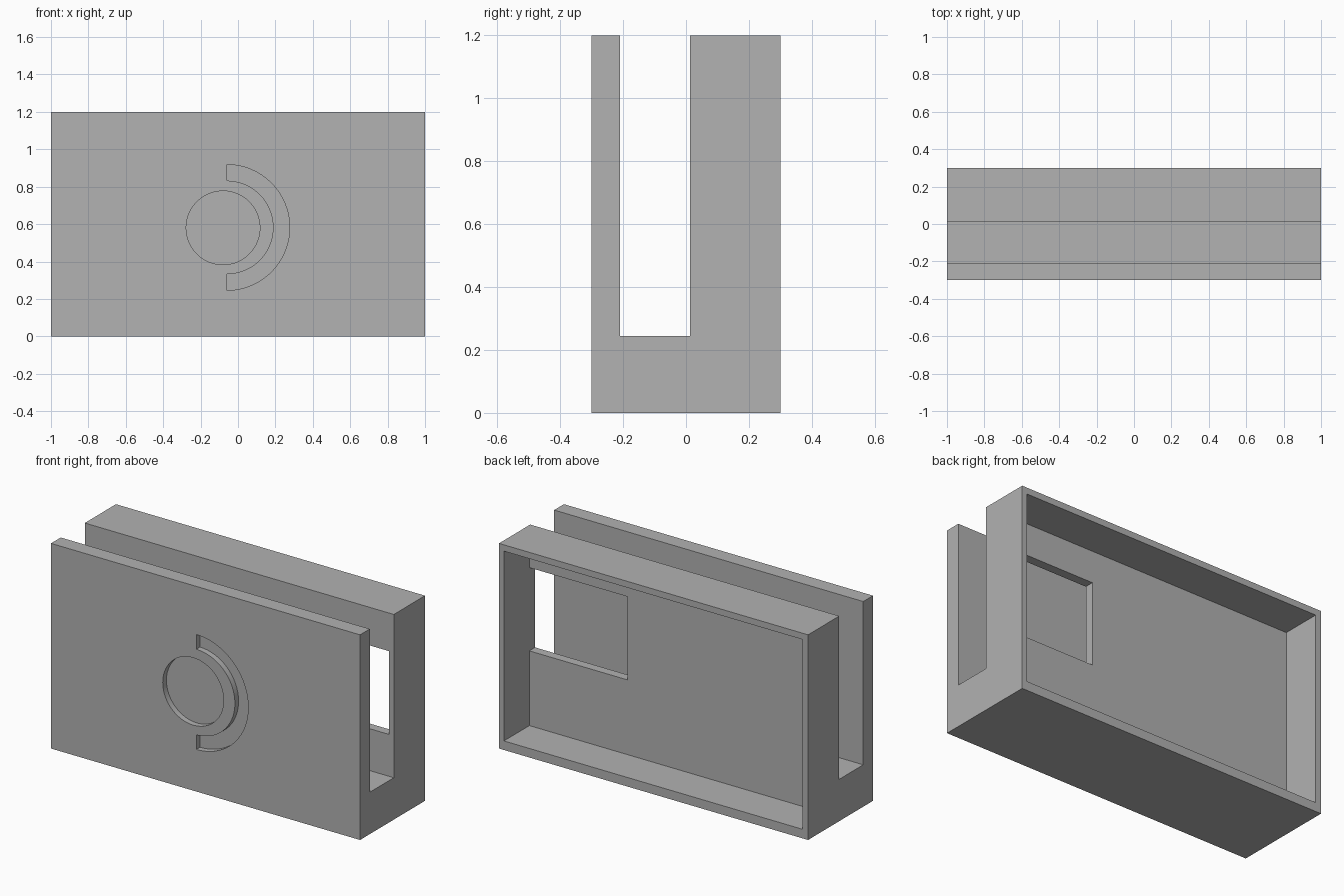
import bpy, bmesh
from math import sin, cos, pi, radians

cube = bpy.data.objects.get("Cube")
if cube:
    bpy.data.objects.remove(cube, do_unlink=True)

grey = bpy.data.materials.new("plain_grey")
colour = (0.445, 0.445, 0.445, 1)
grey.use_nodes = True
grey.diffuse_color = colour
for node in grey.node_tree.nodes:
    if node.type == 'BSDF_PRINCIPLED':
        node.inputs["Base Color"].default_value = colour


def prism(name, outline, y0, y1):
    """Extrude an x-z outline from y0 to y1."""
    bm = bmesh.new()
    face = bm.faces.new([bm.verts.new((x, y0, z)) for x, z in outline])
    ext = bmesh.ops.extrude_face_region(bm, geom=[face])
    moved = [g for g in ext["geom"] if isinstance(g, bmesh.types.BMVert)]
    bmesh.ops.translate(bm, verts=moved, vec=(0, y1 - y0, 0))
    bmesh.ops.recalc_face_normals(bm, faces=bm.faces)
    mesh = bpy.data.meshes.new(name)
    bm.to_mesh(mesh)
    bm.free()
    mesh.materials.append(grey)
    obj = bpy.data.objects.new(name, mesh)
    bpy.context.collection.objects.link(obj)
    return obj


def rect(x0, x1, z0, z1):
    return [(x0, z0), (x1, z0), (x1, z1), (x0, z1)]


def arc(cx, cz, r, start, end, steps):
    angles = [start + (end - start) * i / steps for i in range(steps + 1)]
    return [(cx + r * cos(a), cz + r * sin(a)) for a in angles]


# Main block
body = prism("slotted_body", rect(-1, 1, 0, 1.2), -0.3, 0.3)

# Recess outlines on the front plate
disc = arc(-0.08, 0.58, 0.197, 0, 2 * pi, 96)[:-1]
crescent = (arc(-0.06, 0.582, 0.336, -pi / 2, pi / 2, 64)
            + arc(-0.06, 0.582, 0.25, pi / 2, -pi / 2, 64))

cutters = [
    prism("slot_cutter", rect(-1.1, 1.1, 0.245, 1.3), -0.21, 0.012),
    prism("rear_cavity_cutter", rect(-0.965, 0.968, 0.053, 1.163), 0.065, 0.4),
    prism("window_cutter", rect(0.333, 0.968, 0.49, 0.977), -0.1, 0.15),
    prism("disc_recess_cutter", disc, -0.4, -0.266),
    prism("arc_recess_cutter", crescent, -0.4, -0.266),
]

# Carve the block with each cutter in turn
bpy.ops.object.select_all(action='DESELECT')
bpy.context.view_layer.objects.active = body
body.select_set(True)
for cutter in cutters:
    cutter.hide_render = True
    mod = body.modifiers.new(cutter.name, 'BOOLEAN')
    mod.operation = 'DIFFERENCE'
    mod.solver = 'EXACT'
    mod.object = cutter
    bpy.ops.object.modifier_apply(modifier=mod.name)
    bpy.data.objects.remove(cutter, do_unlink=True)

bpy.ops.object.shade_smooth_by_angle(angle=radians(30))
